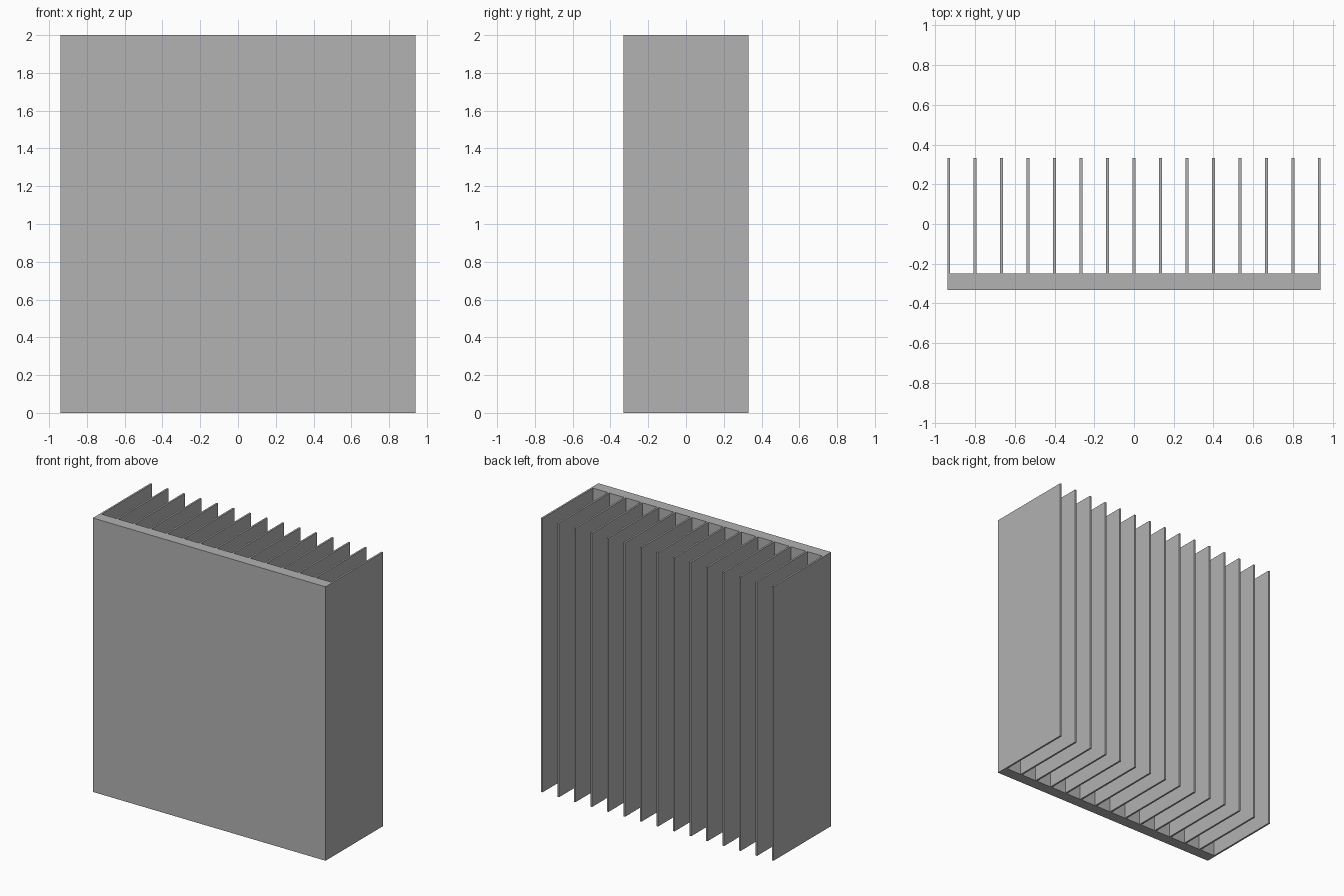
import bpy

cube = bpy.data.objects.get("Cube")
if cube:
    bpy.data.objects.remove(cube, do_unlink=True)

WIDTH, DEPTH, HEIGHT = 1.88, 0.664, 2.0
BASE_DEPTH = 0.083
FIN_COUNT = 15
FIN_WIDTH = 0.0133

# Single bare metal colour
metal = bpy.data.materials.new("grey_metal")
metal.use_nodes = True
colour = (0.445, 0.445, 0.445, 1.0)
metal.diffuse_color = colour
metal.node_tree.nodes["Principled BSDF"].inputs["Base Color"].default_value = colour


def box(name, size, centre):
    bpy.ops.mesh.primitive_cube_add(size=1, location=centre)
    obj = bpy.context.object
    obj.name = name
    obj.scale = size
    bpy.ops.object.transform_apply(location=False, rotation=False, scale=True)
    obj.data.materials.append(metal)
    return obj


# Solid base plate across the front
box("base_plate", (WIDTH, BASE_DEPTH, HEIGHT),
    (0, (BASE_DEPTH - DEPTH) / 2, HEIGHT / 2))

# Row of thin cooling fins reaching back, flush with both plate edges
fins = box("cooling_fins", (FIN_WIDTH, DEPTH - BASE_DEPTH, HEIGHT),
           ((FIN_WIDTH - WIDTH) / 2, BASE_DEPTH / 2, HEIGHT / 2))
array = fins.modifiers.new("fin_row", "ARRAY")
array.count = FIN_COUNT
array.use_relative_offset = False
array.use_constant_offset = True
array.constant_offset_displace = ((WIDTH - FIN_WIDTH) / (FIN_COUNT - 1), 0, 0)
